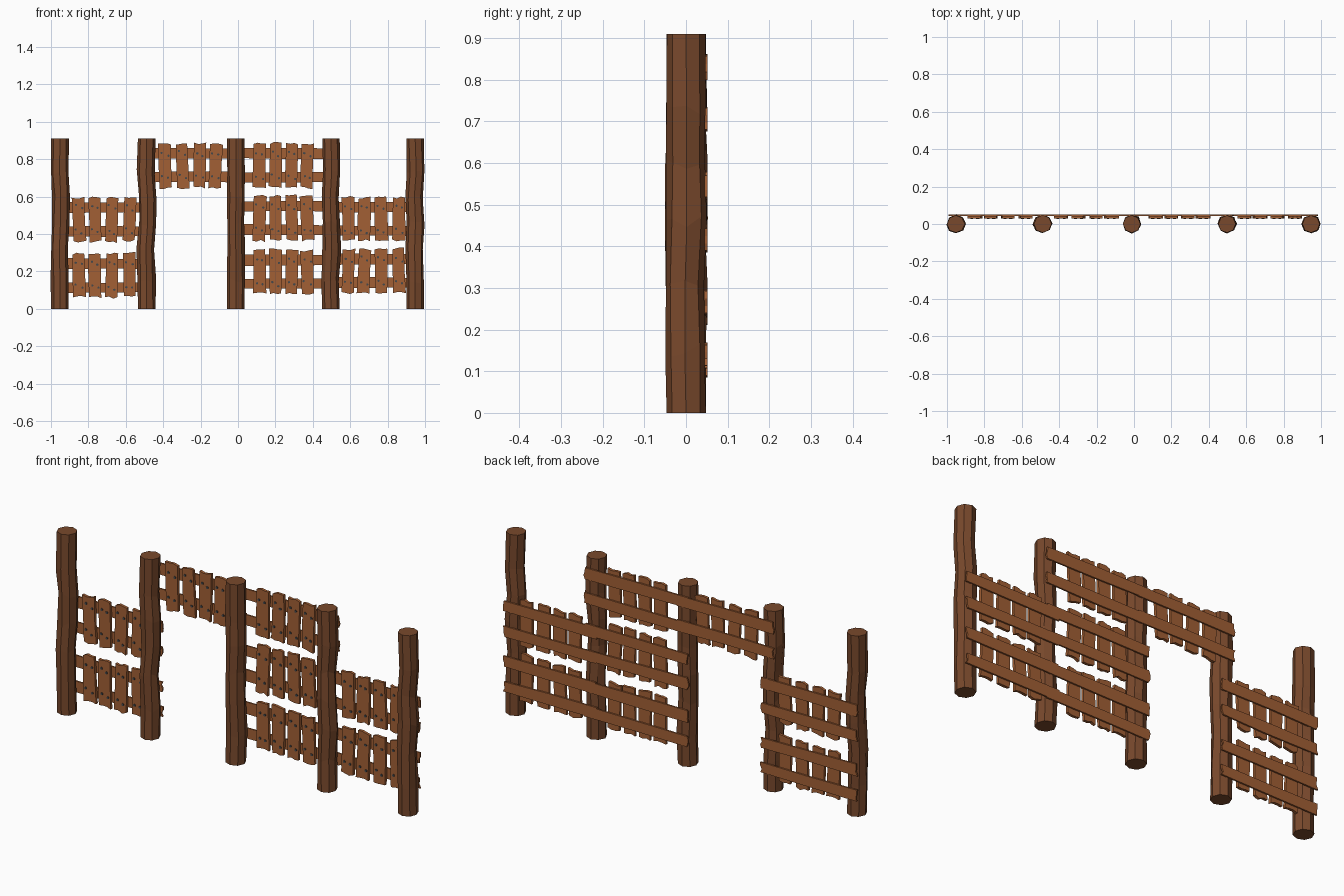
import bpy, bmesh, math, random
from mathutils import Matrix, Vector

random.seed(7)
cube = bpy.data.objects.get("Cube")
if cube:
    bpy.data.objects.remove(cube)


def material(name, rgb):
    m = bpy.data.materials.new(name)
    m.use_nodes = True
    m.diffuse_color = (*rgb, 1)
    m.node_tree.nodes["Principled BSDF"].inputs["Base Color"].default_value = (*rgb, 1)
    return m


POST = material("dark post wood", (0.19, 0.066, 0.025))
PLANK = material("warm plank wood", (0.36, 0.115, 0.035))
IRON = material("grey iron", (0.06, 0.065, 0.07))


def finish(bm, name, mat):
    bmesh.ops.recalc_face_normals(bm, faces=bm.faces)
    mesh = bpy.data.meshes.new(name)
    bm.to_mesh(mesh)
    bm.free()
    mesh.materials.append(mat)
    ob = bpy.data.objects.new(name, mesh)
    bpy.context.collection.objects.link(ob)
    return ob


def jit(a):
    return random.uniform(-a, a)


def post(name, x, sway):
    """Hand-hewn eight-sided log, rings drifting off the axis."""
    bm = bmesh.new()
    heights = (0, 0.15, 0.32, 0.46, 0.6, 0.73, 0.91)
    rings = []
    for i, z in enumerate(heights):
        end = z in (heights[0], heights[-1])
        cx, cy = (0, 0) if end else (sway[i - 1], jit(0.004))
        wob = 0.001 if end else 0.004
        ring = []
        for k in range(8):
            a = k * math.tau / 8
            r = 0.047 + jit(wob)
            h = z if end else z + jit(0.015)
            ring.append(bm.verts.new((x + cx + r * math.cos(a), cy + r * math.sin(a), h)))
        rings.append(ring)
    for lo, hi in zip(rings, rings[1:]):
        for k in range(8):
            j = (k + 1) % 8
            bm.faces.new((lo[k], lo[j], hi[j], hi[k]))
    bm.faces.new(rings[0])
    bm.faces.new(rings[-1])
    finish(bm, name, POST)


def splintered(bm, length, width, y0, y1, place):
    """Plank along local z with ragged ends, extruded from y0 to y1."""
    n = 4
    outline = []
    for side in (1, -1):
        w = width / 2 + jit(0.003)
        for k in range(n):
            u = side * (k / (n - 1) * 2 - 1)
            outline.append((u * w, -side * (length / 2 + jit(0.006))))
        outline.append((side * (width / 2 + jit(0.003)), jit(0.03)))
    front = [bm.verts.new(place @ Vector((p, y0, q))) for p, q in outline]
    back = [bm.verts.new(place @ Vector((p, y1, q))) for p, q in outline]
    bm.faces.new(front)
    bm.faces.new(back[::-1])
    for k in range(len(outline)):
        j = (k + 1) % len(outline)
        bm.faces.new((front[k], front[j], back[j], back[k]))


def panel(name, x0, x1, boards, z_low, z_high):
    """Two long rails behind a row of short upright boards, with nails."""
    mid = (z_low + z_high) / 2
    rails = [mid - 0.063, mid + 0.063]
    bm = bmesh.new()
    for z in rails:
        place = Matrix.Translation(((x0 + x1) / 2, 0, z)) @ Matrix.Rotation(math.pi / 2 + jit(0.008), 4, 'Y')
        splintered(bm, x1 - x0, 0.055, 0.044, 0.052, place)
    finish(bm, name + "_rails", PLANK)

    bm, nails = bmesh.new(), bmesh.new()
    for x in boards:
        place = Matrix.Translation((x, 0, mid + jit(0.004))) @ Matrix.Rotation(jit(0.05), 4, 'Y')
        splintered(bm, z_high - z_low - 0.01, 0.066, 0.030, 0.044, place)
        for z in rails:
            for s in (-1, 1):
                spot = Matrix.Translation((x + s * 0.016 + jit(0.004), 0.029, z - s * 0.008 + jit(0.008)))
                bmesh.ops.create_cone(nails, cap_ends=True, segments=6, radius1=0.0065, radius2=0.0065,
                                      depth=0.006, matrix=spot @ Matrix.Rotation(math.pi / 2, 4, 'X'))
    finish(bm, name + "_boards", PLANK)
    finish(nails, name + "_nails", IRON)


# Five upright posts
post("far_right_post", -0.952, (0.0, -0.003, 0.002, 0.004, -0.002))
post("right_post", -0.488, (0.0, -0.005, 0.004, 0.003, -0.003))
post("centre_post", -0.012, (0.002, 0.0, -0.002, 0.002, 0.0))
post("left_post", 0.497, (-0.003, 0.004, 0.0, -0.004, 0.004))
post("far_left_post", 0.947, (0.0, -0.003, 0.002, -0.004, 0.006))

# Fence panels between the posts
bays = {
    "right_bay": (-0.985, -0.455, (-0.85, -0.765, -0.675, -0.58), ((0.055, 0.30), (0.355, 0.60))),
    "gate_bay": (-0.52, 0.02, (-0.39, -0.297, -0.205, -0.12), ((0.645, 0.89),)),
    "centre_bay": (-0.045, 0.53, (0.115, 0.20, 0.287, 0.37), ((0.075, 0.32), (0.36, 0.61), (0.645, 0.89))),
    "left_bay": (0.465, 0.98, (0.59, 0.675, 0.765, 0.86), ((0.08, 0.325), (0.36, 0.60))),
}
for name, (x0, x1, boards, rows) in bays.items():
    for i, (lo, hi) in enumerate(rows):
        panel(f"{name}_panel_{i + 1}", x0, x1, boards, lo, hi)
